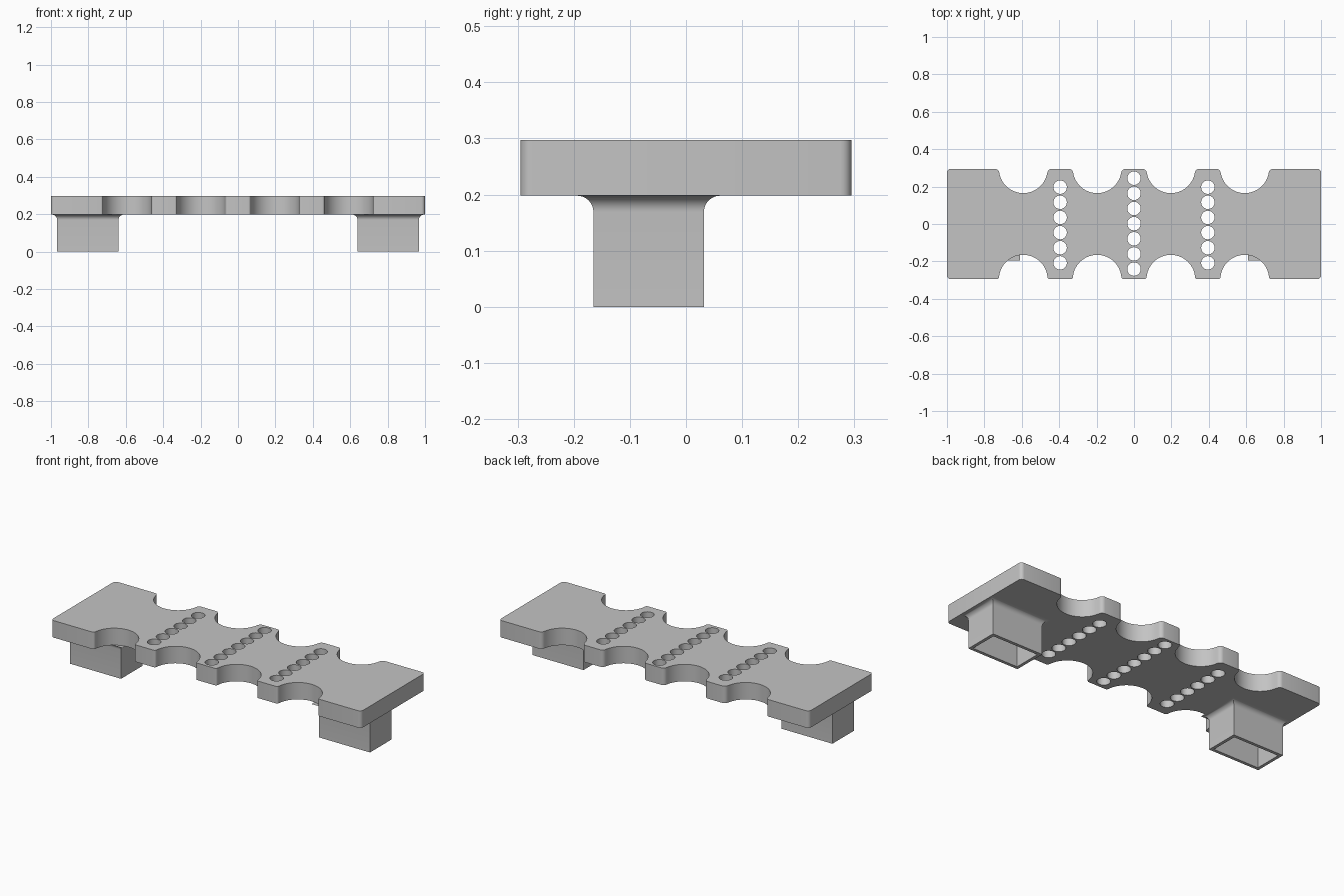
import bpy, bmesh
from math import sin, cos, pi, sqrt, atan2

cube = bpy.data.objects.get("Cube")
if cube:
    bpy.data.objects.remove(cube, do_unlink=True)

PLATE_BOTTOM, PLATE_TOP = 0.198, 0.297
HALF_Y = 0.295
NOTCH_R = 0.13
NOTCH_X = (-0.592, -0.197, 0.197, 0.592)

grey = bpy.data.materials.new("plain grey")
grey.use_nodes = True
grey.diffuse_color = (0.55, 0.55, 0.55, 1)
grey.node_tree.nodes["Principled BSDF"].inputs["Base Color"].default_value = (0.55, 0.55, 0.55, 1)


def finish(bm, name):
    bmesh.ops.recalc_face_normals(bm, faces=bm.faces)
    mesh = bpy.data.meshes.new(name)
    bm.to_mesh(mesh)
    bm.free()
    mesh.materials.append(grey)
    obj = bpy.data.objects.new(name, mesh)
    bpy.context.collection.objects.link(obj)
    bpy.ops.object.select_all(action='DESELECT')
    obj.select_set(True)
    bpy.context.view_layer.objects.active = obj
    bpy.ops.object.shade_smooth_by_angle(angle=pi / 6)
    return obj


def arc(cx, cy, r, start, end, steps):
    return [(cx + r * cos(start + (end - start) * i / steps),
             cy + r * sin(start + (end - start) * i / steps)) for i in range(steps + 1)]


def scalloped_edge(fillet, corner=0.02):
    """Upper long edge from left to right: rounded ends and four filleted notches."""
    pts = arc(-1 + corner, HALF_Y - corner, corner, pi, pi / 2, 5)
    dx = sqrt((NOTCH_R + fillet) ** 2 - fillet ** 2)
    lean = atan2(fillet, dx)
    for cx in NOTCH_X:
        pts += arc(cx - dx, HALF_Y - fillet, fillet, pi / 2, lean, 5)
        pts += arc(cx, HALF_Y, NOTCH_R, pi + lean, 2 * pi - lean, 28)[1:-1]
        pts += arc(cx + dx, HALF_Y - fillet, fillet, pi - lean, pi / 2, 5)
    return pts + arc(1 - corner, HALF_Y - corner, corner, pi / 2, 0, 5)


def add_loop(bm, pts, z):
    verts = [bm.verts.new((x, y, z)) for x, y in pts]
    return [bm.edges.new((a, b)) for a, b in zip(verts, verts[1:] + verts[:1])]


# Plate: scalloped outline with three rows of round holes, filled and extruded
bm = bmesh.new()
back = scalloped_edge(0.024)
front = [(x, -y) for x, y in reversed(scalloped_edge(0.012))]
edges = add_loop(bm, back + front, PLATE_BOTTOM)
for x, count, first in ((-0.395, 6, 0.197), (0, 7, 0.245), (0.395, 6, 0.197)):
    for i in range(count):
        hole = arc(x, first - 0.081 * i, 0.036, 0, 2 * pi, 28)[:-1]
        edges += add_loop(bm, hole, PLATE_BOTTOM)
bmesh.ops.triangle_fill(bm, edges=edges, use_beauty=True, normal=(0, 0, 1))
ext = bmesh.ops.extrude_face_region(bm, geom=bm.faces[:], use_keep_orig=True)
new_verts = [g for g in ext["geom"] if isinstance(g, bmesh.types.BMVert)]
bmesh.ops.translate(bm, verts=new_verts, vec=(0, 0, PLATE_TOP - PLATE_BOTTOM))
finish(bm, "plate")


# Legs: hollow rectangular tubes that flare into the plate
def leg(name, cx):
    half_x, y0, y1, wall, flare = 0.164, -0.165, 0.032, 0.018, 0.029
    # (outward offset, height) around the wall section
    section = [(flare * (1 - cos(a)), PLATE_BOTTOM - flare + flare * sin(a))
               for a in [pi / 2 * i / 8 for i in range(8, -1, -1)]]
    section += [(0, 0), (-wall, 0), (-wall, PLATE_BOTTOM)]
    bm = bmesh.new()
    rings = []
    for off, z in section:
        x0, x1 = cx - half_x - off, cx + half_x + off
        rings.append([bm.verts.new((x, y, z)) for x, y in (
            (x0, y0 - off), (x1, y0 - off), (x1, y1 + off), (x0, y1 + off))])
    for a, b in zip(rings, rings[1:] + rings[:1]):
        for i in range(4):
            j = (i + 1) % 4
            bm.faces.new((a[i], a[j], b[j], b[i]))
    finish(bm, name)


leg("left_leg", 0.803)
leg("right_leg", -0.803)
